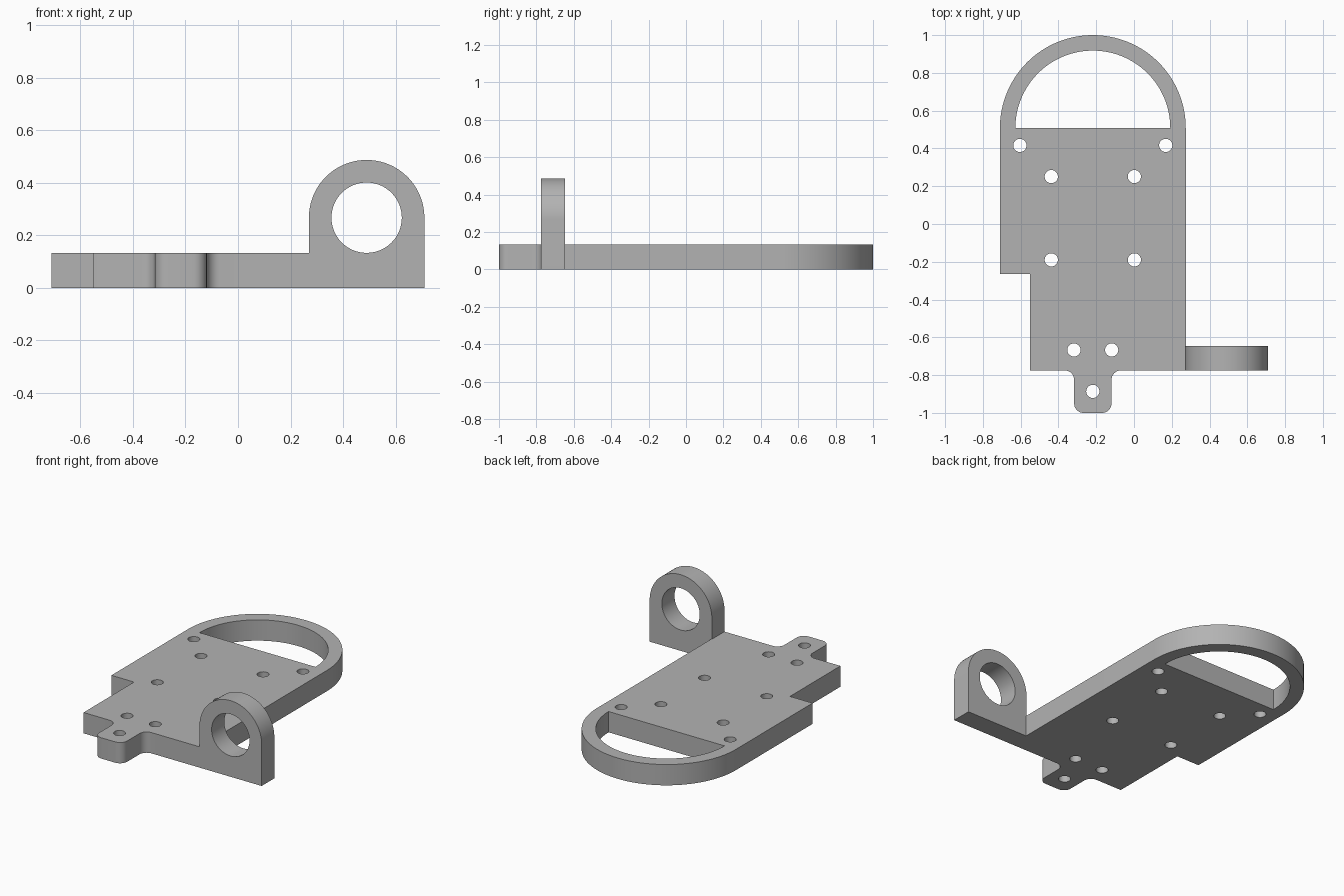
import bpy, bmesh
from math import cos, sin, pi, radians
from mathutils import Vector

cube = bpy.data.objects.get("Cube")
if cube:
    bpy.data.objects.remove(cube, do_unlink=True)

THICK = 0.133            # plate thickness
MID = -0.218             # x of the plate's centre line
FRONT = -0.775           # y of the plate's front edge
LUG_X, LUG_Z = 0.49, 0.267

grey = bpy.data.materials.new("plain grey")
grey.use_nodes = True
colour = (0.45, 0.45, 0.45, 1)
grey.diffuse_color = colour
grey.node_tree.nodes["Principled BSDF"].inputs["Base Color"].default_value = colour


def arc(cx, cy, r, start, end, steps):
    """Points along an arc, angles in degrees."""
    angles = [radians(start + (end - start) * i / steps) for i in range(steps + 1)]
    return [(cx + r * cos(a), cy + r * sin(a)) for a in angles]


def circle(cx, cy, r, steps):
    return arc(cx, cy, r, 0, 360, steps)[:-1]


def prism(name, outlines, low, high, upright=False):
    """Extrude flat outlines along z, or along y when upright."""
    bm = bmesh.new()
    for outline in outlines:
        place = (lambda p, d: (p[0], d, p[1])) if upright else (lambda p, d: (p[0], p[1], d))
        face = bm.faces.new([bm.verts.new(place(p, low)) for p in outline])
        moved = bmesh.ops.extrude_face_region(bm, geom=[face])["geom"]
        shift = Vector(place((0, 0), high - low))
        bmesh.ops.translate(bm, vec=shift, verts=[v for v in moved if isinstance(v, bmesh.types.BMVert)])
    bmesh.ops.recalc_face_normals(bm, faces=bm.faces)
    mesh = bpy.data.meshes.new(name)
    bm.to_mesh(mesh)
    bm.free()
    mesh.materials.append(grey)
    obj = bpy.data.objects.new(name, mesh)
    bpy.context.collection.objects.link(obj)
    return obj


def combine(target, tool, operation):
    """Apply a boolean and drop the tool."""
    mod = target.modifiers.new(operation.lower(), "BOOLEAN")
    mod.operation, mod.solver, mod.object = operation, "EXACT", tool
    tool.hide_render = True
    bpy.context.view_layer.objects.active = target
    bpy.ops.object.modifier_apply(modifier=mod.name)
    bpy.data.objects.remove(tool, do_unlink=True)


# Plate outline: round back end, notched right side, filleted front tab
half, f = 0.099, 0.05
left, right = MID + half, MID - half
outline = arc(MID, 0.508, 0.492, 0, 180, 64)
outline += [(-0.71, -0.265), (-0.55, -0.265), (-0.55, FRONT)]
outline += arc(right - f, FRONT - f, f, 90, 0, 8)
outline += arc(right + f, -1 + f, f, 180, 270, 8)
outline += arc(left - f, -1 + f, f, 270, 360, 8)
outline += arc(left + f, FRONT - f, f, 180, 90, 8)
outline += [(0.274, FRONT)]
plate = prism("mounting_plate", [outline], 0, THICK)

# Upright lug with a round top
lug_outline = arc(LUG_X, LUG_Z, 0.22, 0, 180, 48) + [(0.27, 0), (0.71, 0)]
lug = prism("side_lug", [lug_outline], FRONT, -0.647, upright=True)
lug_hole = prism("lug_hole", [circle(LUG_X, LUG_Z, 0.134, 64)], FRONT - 0.1, -0.5, upright=True)
combine(lug, lug_hole, "DIFFERENCE")
combine(plate, lug, "UNION")

# Half-round window and screw holes
screws = [(0, -0.886)]
for x, y in [(0.386, 0.416), (0.22, 0.251), (0.22, -0.19), (0.1, -0.667)]:
    screws += [(x, y), (-x, y)]
window = arc(MID, 0.508, 0.41, 0, 180, 64)
holes = [window] + [circle(MID + x, y, 0.035, 32) for x, y in screws]
combine(plate, prism("plate_holes", holes, -0.1, THICK + 0.1), "DIFFERENCE")

# Smooth curves, crisp edges
bpy.ops.object.select_all(action="DESELECT")
plate.select_set(True)
bpy.context.view_layer.objects.active = plate
bpy.ops.object.shade_smooth_by_angle(angle=radians(30))
